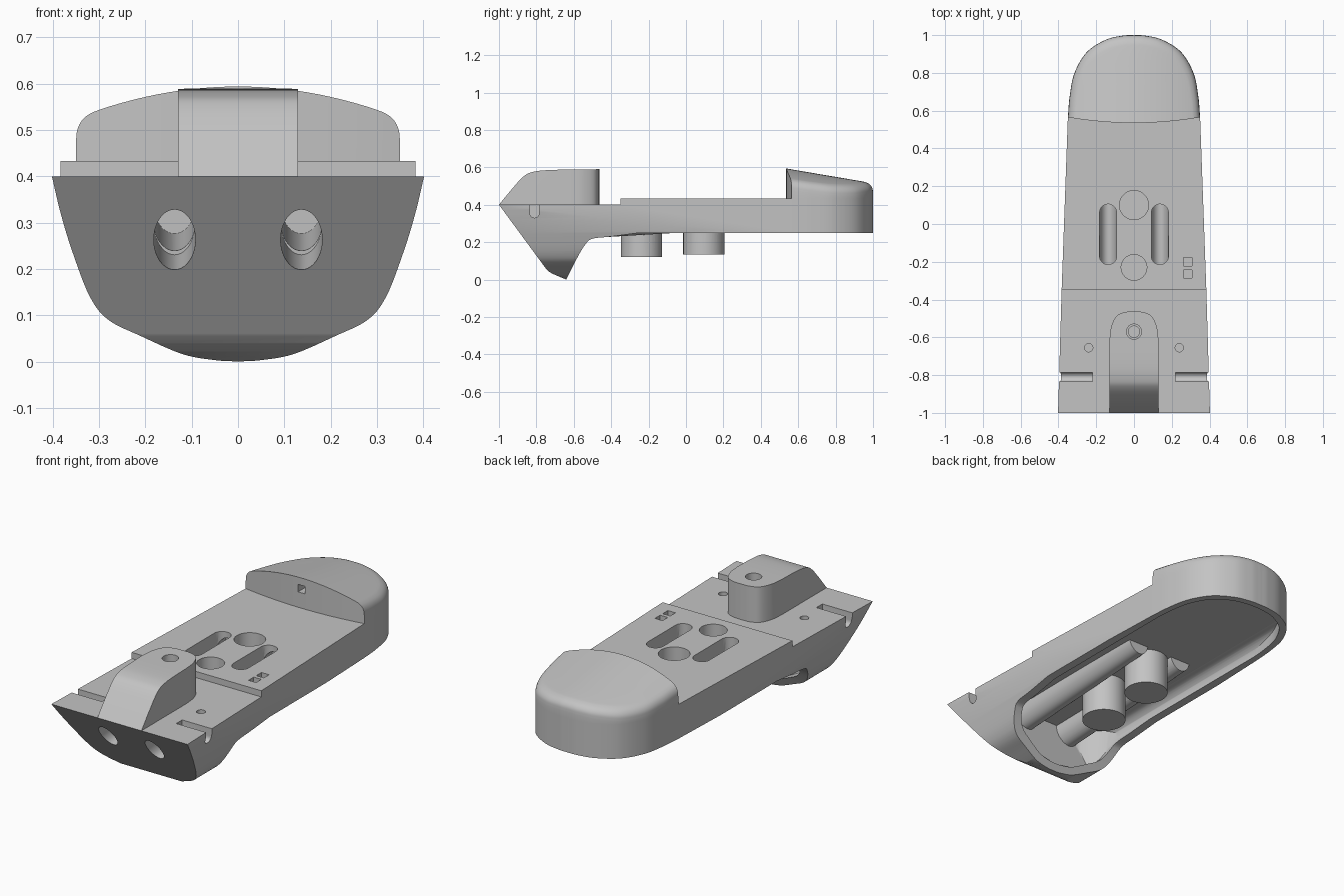
import bpy, bmesh, math
from mathutils import Vector, Matrix

if "Cube" in bpy.data.objects:
    bpy.data.objects.remove(bpy.data.objects["Cube"])

grey = bpy.data.materials.new("plain grey")
grey.use_nodes = True
grey.diffuse_color = (0.55, 0.55, 0.55, 1)
grey.node_tree.nodes["Principled BSDF"].inputs["Base Color"].default_value = (0.55, 0.55, 0.55, 1)


def make(name, bm):
    bmesh.ops.recalc_face_normals(bm, faces=bm.faces[:])
    mesh = bpy.data.meshes.new(name)
    bm.to_mesh(mesh)
    bm.free()
    mesh.materials.append(grey)
    ob = bpy.data.objects.new(name, mesh)
    bpy.context.collection.objects.link(ob)
    return ob


def smooth(pts, n=6):
    """Catmull-Rom curve through 2D points."""
    p = [Vector(q) for q in pts]
    p = [2 * p[0] - p[1]] + p + [2 * p[-1] - p[-2]]
    out = []
    for a, b, c, d in zip(p, p[1:], p[2:], p[3:]):
        for i in range(n):
            t = i / n
            out.append(0.5 * (2 * b + (c - a) * t + (2 * a - 5 * b + 4 * c - d) * t * t
                              + (3 * b - a - 3 * c + d) * t ** 3))
    return [tuple(q) for q in out + [p[-2]]]


def mirrored(half):
    return half + [(-x, y) for x, y in reversed(half) if abs(x) > 1e-5]


def prism(name, pts, axis, lo, hi):
    place = {"x": lambda a, b, h: (h, a, b), "y": lambda a, b, h: (a, h, b),
             "z": lambda a, b, h: (a, b, h)}[axis]
    bm = bmesh.new()
    rings = [[bm.verts.new(place(a, b, h)) for a, b in pts] for h in (lo, hi)]
    for r in rings:
        bm.faces.new(r)
    for i in range(len(pts)):
        j = (i + 1) % len(pts)
        bm.faces.new((rings[0][i], rings[0][j], rings[1][j], rings[1][i]))
    return make(name, bm)


def rod(name, start, end, rx, ry=None, n=40):
    """Round or oval rod between two points."""
    a, b = Vector(start), Vector(end)
    d = b - a
    bm = bmesh.new()
    m = Matrix.Translation((a + b) / 2) @ d.to_track_quat("Z", "Y").to_matrix().to_4x4()
    bmesh.ops.create_cone(bm, cap_ends=True, segments=n, radius1=1, radius2=1, depth=d.length,
                          matrix=m @ Matrix.Diagonal((rx, ry or rx, 1, 1)))
    return make(name, bm)


def box(x0, x1, y0, y1, z0, z1):
    return prism("box_cutter", [(x0, y0), (x1, y0), (x1, y1), (x0, y1)], "z", z0, z1)


def boolean(ob, tool, op):
    mod = ob.modifiers.new("cut", "BOOLEAN")
    mod.object, mod.operation, mod.solver = tool, op, "EXACT"
    bpy.context.view_layer.update()
    dg = bpy.context.evaluated_depsgraph_get()
    mesh = bpy.data.meshes.new_from_object(ob.evaluated_get(dg))
    ob.modifiers.clear()
    ob.data = mesh
    bpy.data.objects.remove(tool)


# Outlines of the hull
tail = smooth([(.35, .565), (.34, .68), (.315, .8), (.25, .91), (.15, .975), (.06, .997), (0, 1)], 8)
plan = mirrored([(.402, -1), (.383, -.35)] + tail)
section = smooth([(0, 0), (.05, .003), (.12, .016), (.21, .055), (.28, .09), (.32, .14),
                  (.357, .235), (.383, .32), (.402, .4)])
keel = [(-1, .4), (-.75, .06)] + smooth([(-.73, .04), (-.7, .025), (-.64, 0)])
keel += smooth([(-.63, .02), (-.585, .11), (-.54, .185), (-.5, .218), (-.4, .23), (-.25, .25)])
side = keel + [(1.1, .25), (1.1, .433), (-.35, .433), (-.35, .4)]

# Hull: three profiles intersected
hull = prism("hull", side, "x", -.6, .6)
boolean(hull, prism("plan", plan, "z", -.2, .8), "INTERSECT")
boolean(hull, prism("section", mirrored(section + [(.402, .6)]), "y", -1.2, 1.2), "INTERSECT")

# Hollow underside with a round front end and rounded ceiling corners
cavity = prism("cavity", [(-.71, .5), (-.71, .33), (-.635, .05), (-.62, -.2), (1, -.2), (1, .5)],
               "x", -.6, .6)
nose = smooth([(0, -.715), (.14, -.705), (.24, -.65), (.31, -.54), (.345, -.38)])
opening = nose + [(x * .91, y * .965) for x, y in tail]
boolean(cavity, prism("plan", mirrored(opening), "z", -.3, .8), "INTERSECT")
inner = [(x * .9, z + .035) for x, z in section if z < .2]
inner += smooth([(.322, .265), (.315, .29), (.29, .315), (.25, .325)])
boolean(cavity, prism("section", mirrored(inner), "y", -1.2, 1.2), "INTERSECT")
boolean(hull, cavity, "DIFFERENCE")

# Bore housings and pegs inside the hollow
for s in (-1, 1):
    x = s * .137
    boolean(hull, rod("housing", (x, -.8, .285), (x, .2, .345), .062, .08), "UNION")
for y, z in ((-.238, .12), (.095, .133)):
    boolean(hull, rod("peg", (0, y, z), (0, y, .395), .11), "UNION")

# Openings in the hull
for y, r in ((-.23, .068), (.1, .077)):
    boolean(hull, rod("peg_bore", (0, y, .2), (0, y, .6), r), "DIFFERENCE")
for s in (-1, 1):
    x = s * .137
    boolean(hull, rod("front_bore", (x, -1.1, .24), (x, -.58, .3), .045, .07), "DIFFERENCE")
    boolean(hull, rod("rear_bore", (x, -.62, .301), (x, .15, .34), .045, .064), "DIFFERENCE")
    ends = [(x + .045 * math.cos(a), (.06 if a < math.pi else -.17) + .045 * math.sin(a))
            for a in [math.pi * (i + .5) / 12 for i in range(24)]]
    boolean(hull, prism("slot", ends, "z", .34, .6), "DIFFERENCE")
    boolean(hull, rod("screw_hole", (s * .24, -.655, .34), (s * .24, -.655, .5), .022, n=24),
            "DIFFERENCE")
    notch = [(-.785, .6), (-.835, .6)] + [(-.81 - .025 * math.cos(a), .355 - .025 * math.sin(a))
                                          for a in [math.pi * i / 10 for i in range(11)]]
    boolean(hull, prism("notch", notch, "x", *sorted((s * .22, s * .6))), "DIFFERENCE")
for y in (-.2, -.265):
    boolean(hull, box(.263, .308, y - .022, y + .022, .35, .6), "DIFFERENCE")

# Front block with rounded back corners
crest = smooth([(-1, .4), (-.93, .485), (-.87, .55), (-.82, .575), (-.72, .586), (-.46, .59)])
block = prism("front_block", crest + [(-.4, .59), (-.4, .4)], "x", -.3, .3)
rear = smooth([(.13, -.62), (.122, -.55), (.095, -.49), (.05, -.467), (0, -.463)])
boolean(block, prism("block_plan", mirrored([(.13, -1.1)] + rear), "z", .2, .8), "INTERSECT")
boolean(block, rod("block_hole", (0, -.57, .42), (0, -.57, .7), .03), "DIFFERENCE")
boolean(block, rod("block_recess", (0, -.57, .5), (0, -.57, .7), .04), "DIFFERENCE")

# Domed tail: rings of the tail outline drawn in towards the front face
rim = mirrored(tail)
front = lambda x: .535 + .03 * (x / .35) ** 2
fillet = smooth([(1, .05), (.992, .026), (.965, .01), (.92, .002), (.85, 0), (.57, 0), (.29, 0),
                 (.04, 0)], 4)
bm = bmesh.new()
rings = [[bm.verts.new((x, y, .433)) for x, y in rim]]
for t, drop in fillet:
    ring = []
    for ox, oy in rim:
        x = t * ox
        y = front(x) + t * (oy - front(ox))
        ring.append(bm.verts.new((x, y, .594 - .17 * (y - .535) - .52 * x * x - drop)))
    rings.append(ring)
for r0, r1 in zip(rings, rings[1:]):
    for i in range(len(rim) - 1):
        bm.faces.new((r0[i], r0[i + 1], r1[i + 1], r1[i]))
bm.faces.new(rings[-1])
# front face and floor in vertical strips
floor = [bm.verts.new((r[0].co.x, r[0].co.y, .433)) for r in rings[2:]]
floor += [bm.verts.new((r[-1].co.x, r[-1].co.y, .433)) for r in reversed(rings[2:])]
top = [r[0] for r in rings[2:]] + [r[-1] for r in reversed(rings[2:])]
low = [rings[0][0]] + floor + [rings[0][-1]]
for i in range(len(top) - 1):
    bm.faces.new((floor[i], floor[i + 1], top[i + 1], top[i]))
bm.faces.new((rings[0][0], floor[0], top[0], rings[1][0]))
bm.faces.new((rings[0][-1], rings[1][-1], top[-1], floor[-1]))
bm.faces.new(low + list(reversed(rings[0][1:-1])))
dome = make("tail_dome", bm)
boolean(dome, box(-.02, .02, .4, .6, .515, .555), "DIFFERENCE")

# Smooth shading with sharp edges kept
for ob in (hull, block, dome):
    bpy.ops.object.select_all(action="DESELECT")
    ob.select_set(True)
    bpy.context.view_layer.objects.active = ob
    bpy.ops.object.shade_smooth_by_angle(angle=math.radians(30))
